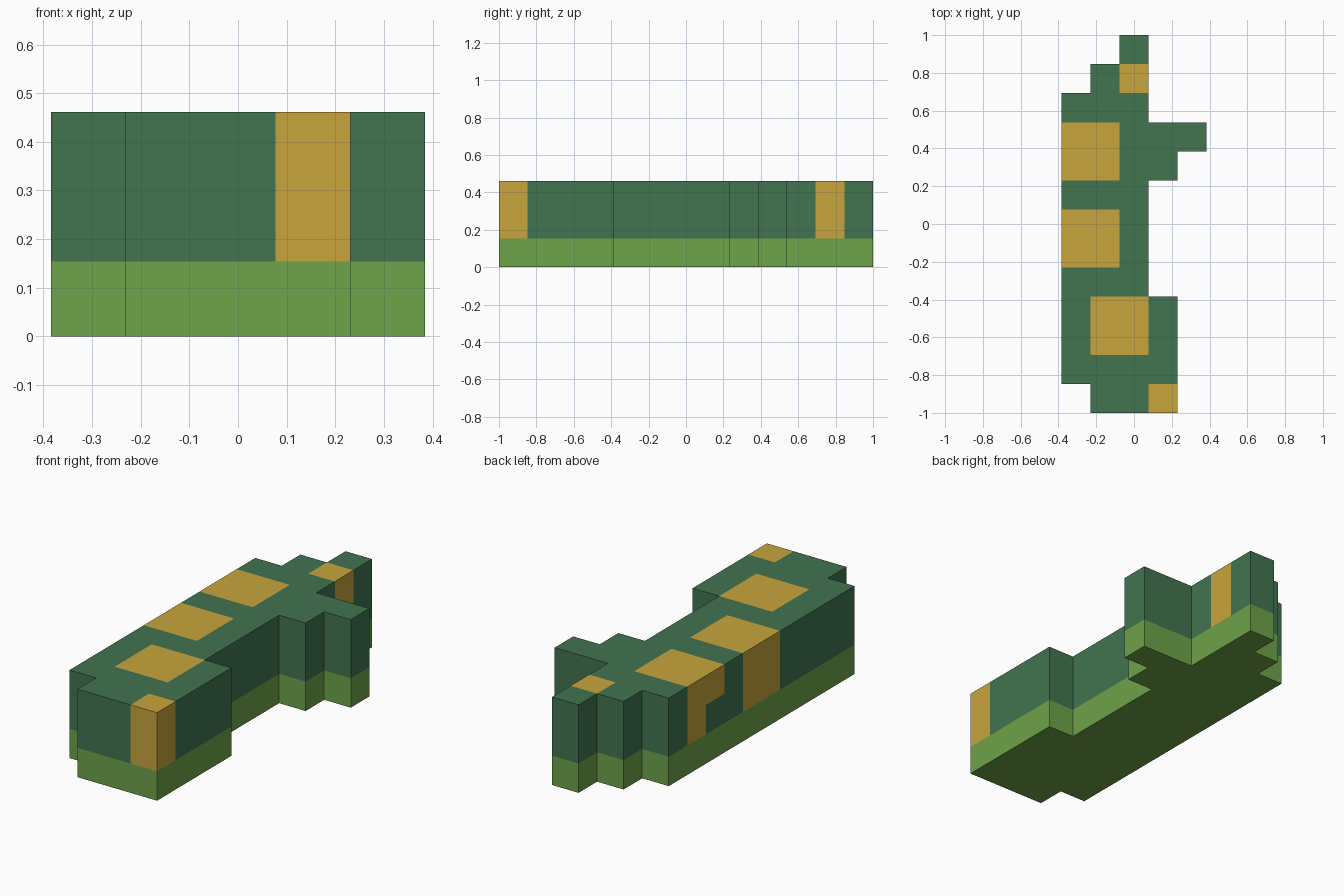
import bpy
import bmesh
from mathutils import Vector

cube = bpy.data.objects.get("Cube")
if cube:
    bpy.data.objects.remove(cube, do_unlink=True)

U = 2 / 13  # edge of one block


def make_material(name, rgb):
    mat = bpy.data.materials.new(name)
    mat.use_nodes = True
    mat.diffuse_color = (*rgb, 1)
    mat.node_tree.nodes["Principled BSDF"].inputs["Base Color"].default_value = (*rgb, 1)
    return mat


light_green = make_material("light green", (0.156, 0.366, 0.067))
dark_green = make_material("dark green", (0.054, 0.175, 0.080))
gold = make_material("gold", (0.578, 0.376, 0.045))

# Plan: first and last column of blocks in each row, front to back
rows = [(1, 4)] + [(0, 4)] * 3 + [(0, 3)] * 4 + [(0, 4), (0, 5), (0, 3), (1, 3), (2, 3)]
plan = {(x, y) for y, (a, b) in enumerate(rows) for x in range(a, b)}
solid = {(x, y, z) for x, y in plan for z in range(3)}


def block_range(xs, ys):
    return {(x, y, z) for x in xs for y in ys for z in (1, 2)}


# Gold blocks set into the upper layers
gold_blocks = (
    block_range([3], [0])
    | block_range([1, 2], [2, 3])
    | block_range([0, 1], [5, 6])
    | block_range([0, 1], [8, 9])
    | block_range([2], [11])
) - {(0, 8, 1), (1, 8, 1)}


def build_layer(name, levels, materials):
    """Outer skin of the blocks in the given levels, with flat areas merged."""
    bm = bmesh.new()
    for block in sorted(solid):
        if block[2] not in levels:
            continue
        centre = Vector(block) + Vector((-2, -6, 0.5))
        for axis in range(3):
            for sign in (-1, 1):
                normal = Vector((0, 0, 0))
                normal[axis] = sign
                if tuple(int(b + n) for b, n in zip(block, normal)) in solid:
                    continue
                side = Vector((0, 0, 0))
                side[(axis + 1) % 3] = 0.5
                up = normal.cross(side)
                mid = centre + normal / 2
                corners = (mid - side - up, mid + side - up, mid + side + up, mid - side + up)
                face = bm.faces.new([bm.verts.new(c * U) for c in corners])
                face.material_index = int(block in gold_blocks)
    bmesh.ops.remove_doubles(bm, verts=bm.verts, dist=0.001)
    bmesh.ops.dissolve_limit(bm, angle_limit=0.01, verts=bm.verts, edges=bm.edges,
                             delimit={"MATERIAL"})
    mesh = bpy.data.meshes.new(name)
    bm.to_mesh(mesh)
    bm.free()
    for mat in materials:
        mesh.materials.append(mat)
    obj = bpy.data.objects.new(name, mesh)
    bpy.context.collection.objects.link(obj)
    return obj


# Light lower layer, and dark upper body with gold patches
build_layer("lower_layer", {0}, [light_green])
build_layer("upper_body", {1, 2}, [dark_green, gold])
